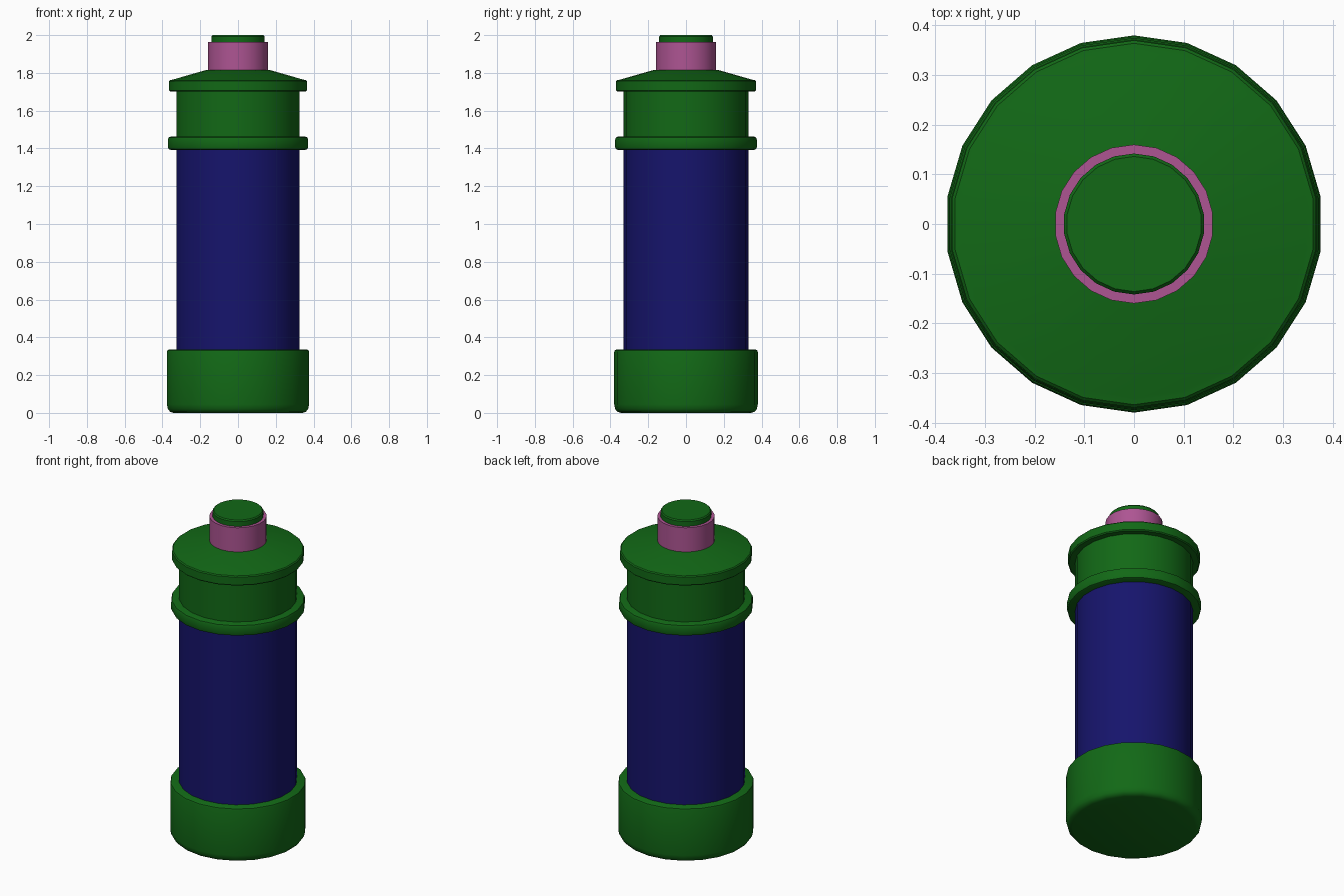
import bpy, bmesh, math

if "Cube" in bpy.data.objects:
    bpy.data.objects.remove(bpy.data.objects["Cube"])

SIDES = 22


def material(name, rgb):
    m = bpy.data.materials.new(name)
    m.diffuse_color = (*rgb, 1)
    m.use_nodes = True
    m.node_tree.nodes["Principled BSDF"].inputs["Base Color"].default_value = m.diffuse_color
    return m


GREEN = material("green", (0.006, 0.14, 0.008))
BLUE = material("blue", (0.008, 0.007, 0.15))
PINK = material("pink", (0.42, 0.09, 0.29))


def lathe(name, profile, mat):
    """Spin a bottom-to-top (radius, z) profile around z and cap both ends."""
    bm = bmesh.new()
    rings = []
    for r, z in profile:
        rings.append([bm.verts.new((r * math.sin(2 * math.pi * i / SIDES),
                                    r * math.cos(2 * math.pi * i / SIDES), z))
                      for i in range(SIDES)])
    for a, b in zip(rings, rings[1:]):
        for i in range(SIDES):
            j = (i + 1) % SIDES
            bm.faces.new((a[i], a[j], b[j], b[i]))
    bm.faces.new(rings[0])
    bm.faces.new(rings[-1])
    bmesh.ops.recalc_face_normals(bm, faces=bm.faces)
    me = bpy.data.meshes.new(name)
    bm.to_mesh(me)
    bm.free()
    me.materials.append(mat)
    ob = bpy.data.objects.new(name, me)
    bpy.context.collection.objects.link(ob)
    bpy.ops.object.select_all(action='DESELECT')
    ob.select_set(True)
    bpy.context.view_layer.objects.active = ob
    bpy.ops.object.shade_smooth_by_angle(angle=math.radians(32))
    return ob


# Base cup with rounded bottom and softened rim
lathe("base", [(0.345, 0), (0.363, 0.006), (0.375, 0.02), (0.38, 0.045),
               (0.38, 0.322), (0.377, 0.331), (0.37, 0.335)], GREEN)
# Main tube
lathe("body", [(0.33, 0.3), (0.33, 1.42)], BLUE)
# Collar ring, neck and upper flange with sloping shoulder
lathe("collar", [(0.362, 1.393), (0.371, 1.397), (0.375, 1.407),
                 (0.375, 1.447), (0.371, 1.458), (0.362, 1.462)], GREEN)
lathe("neck", [(0.33, 1.44), (0.33, 1.72)], GREEN)
lathe("flange", [(0.364, 1.702), (0.37, 1.708), (0.37, 1.756),
                 (0.364, 1.762), (0.35, 1.764), (0.175, 1.814)], GREEN)
# Nozzle and push button
lathe("nozzle", [(0.16, 1.8), (0.16, 1.963)], PINK)
lathe("button", [(0.142, 1.95), (0.142, 1.993), (0.136, 2.0)], GREEN)
